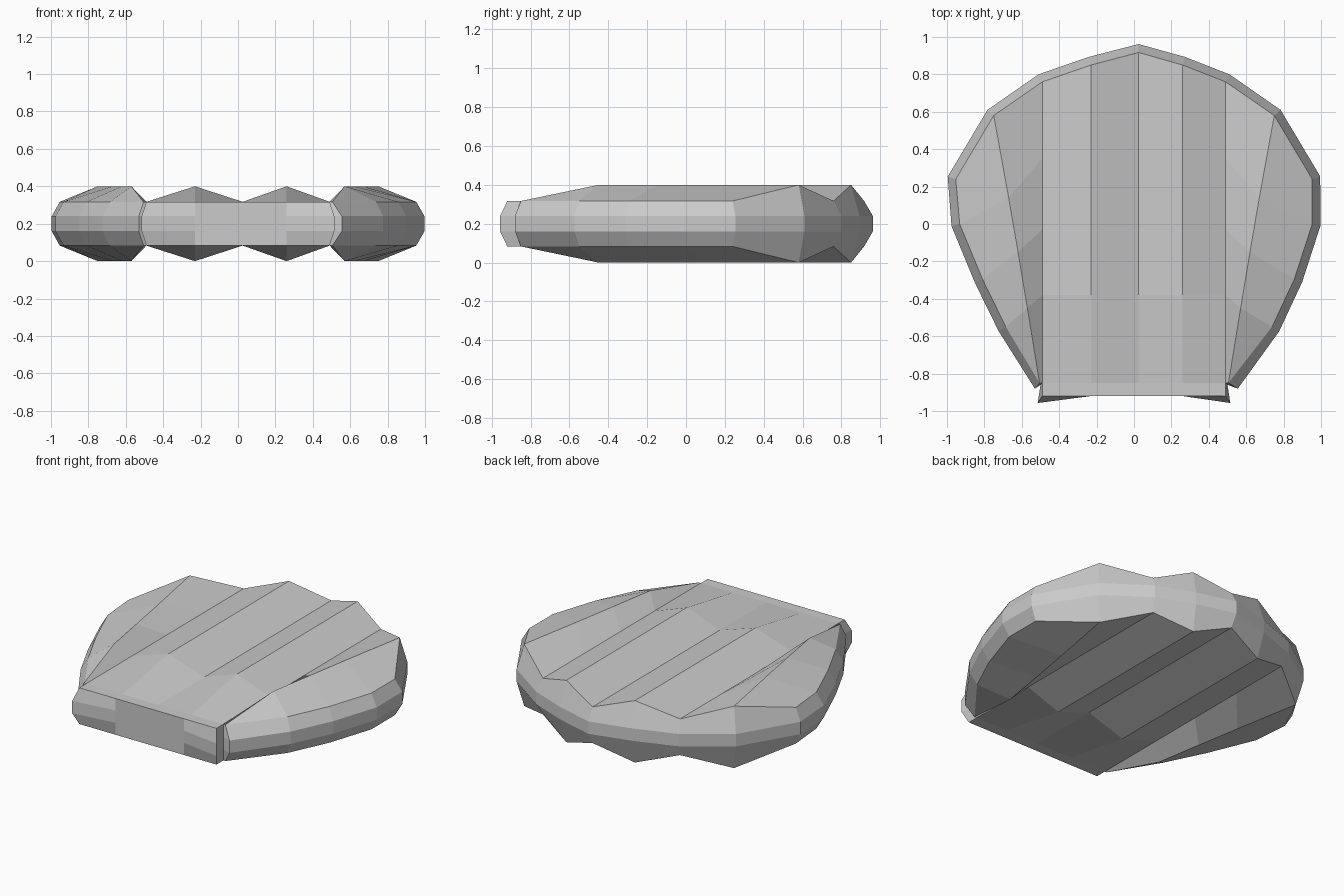
import bpy
import bmesh
from mathutils import Vector

cube = bpy.data.objects.get("Cube")
if cube:
    bpy.data.objects.remove(cube)

MID = 0.2                                  # height of the plane where both halves meet
CREST, VALLEY, BAND = 0.2, 0.117, 0.04     # heights above that plane
RIM_WIDTH = 0.045
HINGE_Y, NECK_Y = -0.92, -0.85


def straight_rib(x, back, height):
    """Rib running front to back, tapering to the flat hinge."""
    pts = [Vector((x, y, height)) for y in (-0.38, -0.03, 0.35, back)]
    return [Vector((x, y, VALLEY)) for y in (HINGE_Y, NECK_Y)] + pts


def path(points, height):
    return [Vector((x, y, height)) for x, y in points]


def wing_crest(side):
    pts = path([(0.505, NECK_Y), (0.57, -0.45), (0.62, -0.15), (0.67, 0.14), (0.75, 0.58)], CREST)
    pts[0].z = VALLEY
    for p in pts:
        p.x *= side
    return pts


# Rib lines of the upper half, from the right side to the left
right_rim = path([(-0.505, NECK_Y), (-0.685, -0.55), (-0.81, -0.295), (-0.932, 0), (-0.953, 0.24)], VALLEY)
left_rim = path([(0.505, NECK_Y), (0.738, -0.55), (0.857, -0.295), (0.953, 0), (0.953, 0.24)], VALLEY)
ribs = [straight_rib(-0.49, 0.76, VALLEY), straight_rib(-0.23, 0.85, CREST),
        straight_rib(0.025, 0.917, VALLEY), straight_rib(0.26, 0.85, CREST),
        straight_rib(0.49, 0.76, VALLEY)]
right_crest, left_crest = wing_crest(-1), wing_crest(1)

bm = bmesh.new()


def face(points):
    unique = []
    for p in points:
        if all((p - q).length > 0.001 for q in unique):
            unique.append(p)
    if len(unique) > 2:
        bm.faces.new([bm.verts.new(p) for p in unique])


def strip(a, b):
    for i in range(len(a) - 1):
        face([a[i], b[i], b[i + 1], a[i + 1]])


# Fluted surface
strip(right_rim, right_crest)
strip(right_crest, ribs[0][1:])
for a, b in zip(ribs, ribs[1:]):
    strip(a, b)
strip(ribs[-1][1:], left_crest)
strip(left_crest, left_rim)

# Edge of the fluted surface, and the wider rim around it
arc = right_rim + [right_crest[-1]] + [r[-1] for r in ribs] + [left_crest[-1]] + left_rim[::-1]
hinge = [ribs[-1][1]] + [r[0] for r in ribs[::-1]] + [ribs[0][1]]
outer = [Vector((-0.53, -0.88, BAND))]
for before, p, after in zip(arc, arc[1:], arc[2:]):
    t = after - before
    normal = Vector((-t.y, t.x, 0)).normalized()
    outer.append(Vector((p.x, p.y, BAND)) + normal * RIM_WIDTH)
outer.append(Vector((0.555, -0.88, BAND)))
outer += path([(0.5, -0.86), (0.515, -0.957), (0.26, HINGE_Y), (0.025, HINGE_Y),
               (-0.23, HINGE_Y), (-0.515, -0.957), (-0.5, -0.86)], BAND)
edge = arc + hinge
middle = [Vector((p.x, p.y, 0)) for p in outer]
for upper, lower in ((edge, outer), (outer, middle)):
    strip(upper + upper[:1], lower + lower[:1])

bmesh.ops.remove_doubles(bm, verts=bm.verts, dist=0.001)
bmesh.ops.recalc_face_normals(bm, faces=bm.faces)
top = max(bm.faces, key=lambda f: f.calc_center_median().z)
if top.normal.z < 0:
    bmesh.ops.reverse_faces(bm, faces=bm.faces)

mesh = bpy.data.meshes.new("scallop_shell")
bm.to_mesh(mesh)
bm.free()
shell = bpy.data.objects.new("scallop_shell", mesh)
bpy.context.collection.objects.link(shell)
shell.location.z = MID

# Lower half
mirror = shell.modifiers.new("lower_half", "MIRROR")
mirror.use_axis = (False, False, True)
mirror.use_clip = True

# Colour
grey = bpy.data.materials.new("shell_grey")
grey.use_nodes = True
colour = (0.6, 0.6, 0.6, 1)
grey.diffuse_color = colour
grey.node_tree.nodes["Principled BSDF"].inputs["Base Color"].default_value = colour
mesh.materials.append(grey)
